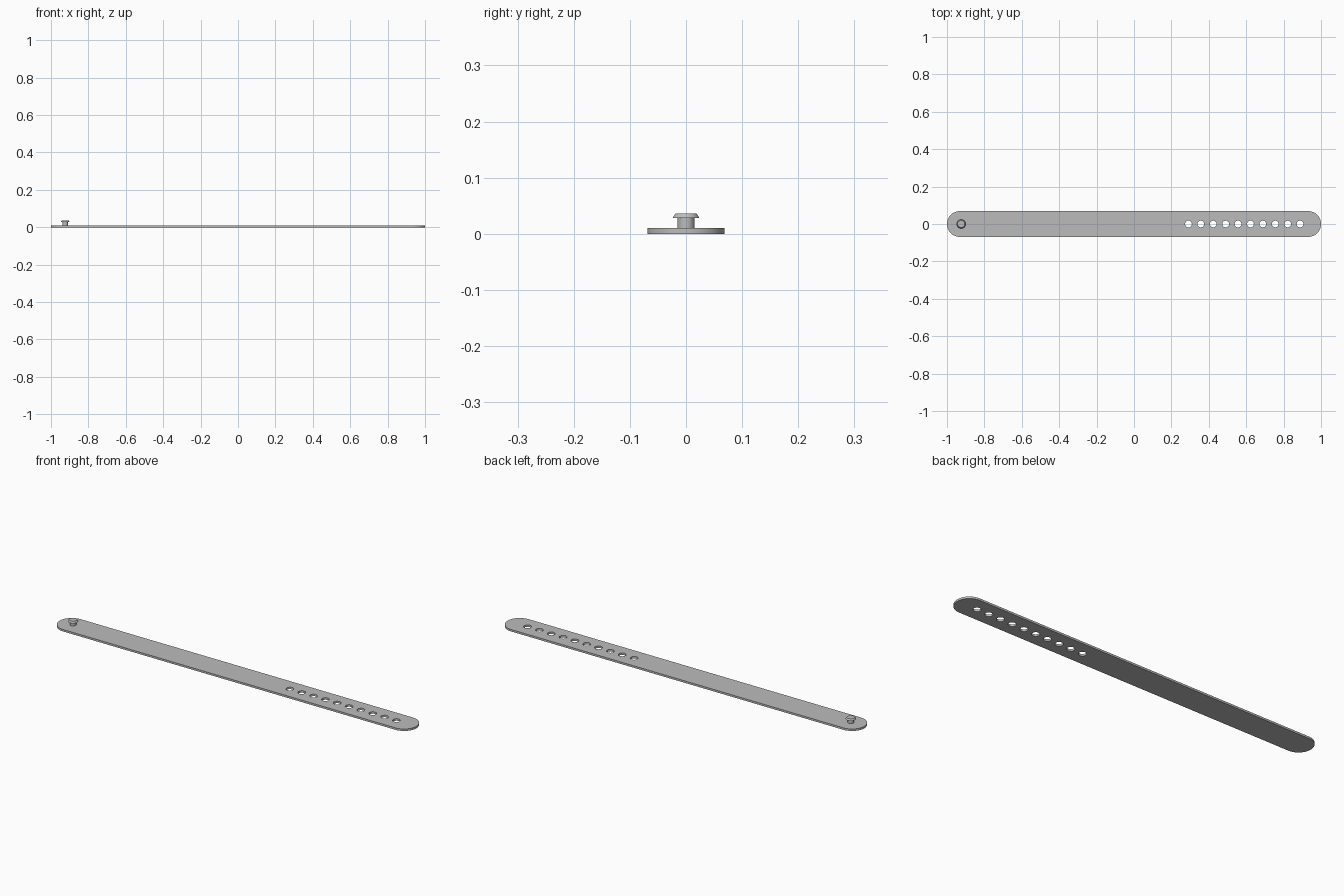
import bpy, bmesh, math

cube = bpy.data.objects.get("Cube")
if cube:
    bpy.data.objects.remove(cube, do_unlink=True)

HALF_WIDTH = 0.069
THICKNESS = 0.01
END_X = 1 - HALF_WIDTH
HOLE_RADIUS = 0.018
HOLE_COUNT = 10
FIRST_HOLE, LAST_HOLE = 0.291, 0.888
PEG_X = -0.924

grey = bpy.data.materials.new("grey rubber")
grey.use_nodes = True
colour = (0.5, 0.5, 0.5, 1)
grey.diffuse_color = colour
grey.node_tree.nodes["Principled BSDF"].inputs["Base Color"].default_value = colour


def arc(cx, radius, start, sweep, steps):
    """Points along a circular arc centred on the strap's long axis."""
    return [(cx + radius * math.cos(start + sweep * i / steps),
             radius * math.sin(start + sweep * i / steps)) for i in range(steps + 1)]


def add_loop(bm, points):
    verts = [bm.verts.new((x, y, 0)) for x, y in points]
    return [bm.edges.new((v, verts[(i + 1) % len(verts)])) for i, v in enumerate(verts)]


def finish(bm, name):
    bmesh.ops.recalc_face_normals(bm, faces=bm.faces[:])
    mesh = bpy.data.meshes.new(name)
    bm.to_mesh(mesh)
    bm.free()
    mesh.materials.append(grey)
    obj = bpy.data.objects.new(name, mesh)
    bpy.context.collection.objects.link(obj)
    bpy.ops.object.select_all(action='DESELECT')
    obj.select_set(True)
    bpy.context.view_layer.objects.active = obj
    bpy.ops.object.shade_smooth_by_angle(angle=math.radians(30))
    return obj


# Strap: rounded outline with a row of holes, filled and extruded
bm = bmesh.new()
outline = (arc(END_X, HALF_WIDTH, -math.pi / 2, math.pi, 32)
           + arc(-END_X, HALF_WIDTH, math.pi / 2, math.pi, 32))
edges = add_loop(bm, outline)
for i in range(HOLE_COUNT):
    x = FIRST_HOLE + (LAST_HOLE - FIRST_HOLE) * i / (HOLE_COUNT - 1)
    edges += add_loop(bm, arc(x, HOLE_RADIUS, 0, math.tau, 32)[:-1])
bmesh.ops.triangle_fill(bm, edges=edges, use_beauty=True, normal=(0, 0, 1))
extruded = bmesh.ops.extrude_face_region(bm, geom=bm.faces[:], use_keep_orig=True)
top = [g for g in extruded["geom"] if isinstance(g, bmesh.types.BMVert)]
bmesh.ops.translate(bm, verts=top, vec=(0, 0, THICKNESS))
finish(bm, "strap")

# Fastening peg: stem and tapered head turned from one profile
profile = [(0, 0.009), (0.015, 0.009), (0.015, 0.028), (0.024, 0.028),
           (0.019, 0.036), (0, 0.036)]
bm = bmesh.new()
verts = [bm.verts.new((r, 0, z)) for r, z in profile]
line = [bm.edges.new(pair) for pair in zip(verts, verts[1:])]
bmesh.ops.spin(bm, geom=verts + line, cent=(0, 0, 0), axis=(0, 0, 1),
               angle=math.tau, steps=32)
bmesh.ops.remove_doubles(bm, verts=bm.verts[:], dist=0.0001)
peg = finish(bm, "fastening_peg")
peg.location.x = PEG_X
